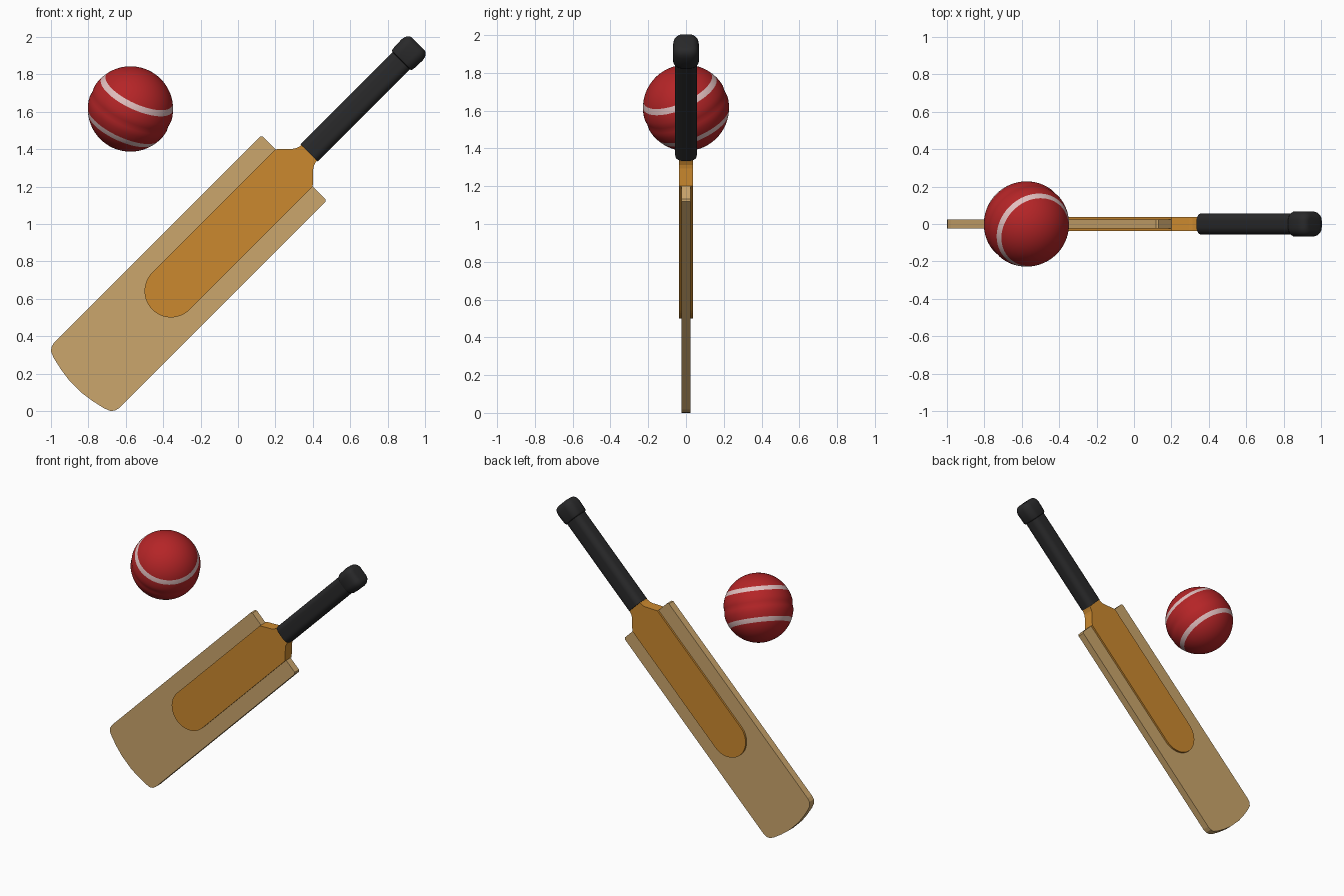
import bpy, bmesh, math
from mathutils import Matrix, Vector

if "Cube" in bpy.data.objects:
    bpy.data.objects.remove(bpy.data.objects["Cube"])

# Bat-local axes: X along the bat, Y depth, Z across the blade
BAT = Matrix.Translation((-0.5, 0, 0.5)) @ Matrix.Rotation(-math.pi / 4, 4, 'Y')


def material(name, rgb):
    m = bpy.data.materials.new(name)
    m.diffuse_color = (*rgb, 1)
    m.use_nodes = True
    m.node_tree.nodes["Principled BSDF"].inputs["Base Color"].default_value = m.diffuse_color
    return m


TAN = material("pale wood", (0.60, 0.38, 0.15))
ORANGE = material("orange wood", (0.60, 0.25, 0.028))
BLACK = material("black rubber", (0.022, 0.022, 0.023))
RED = material("red leather", (0.46, 0.018, 0.02))
WHITE = material("pinkish white", (0.76, 0.52, 0.52))


def finish(bm, name, mats, matrix, smooth):
    bmesh.ops.recalc_face_normals(bm, faces=bm.faces)
    bm.transform(matrix)
    me = bpy.data.meshes.new(name)
    bm.to_mesh(me)
    bm.free()
    ob = bpy.data.objects.new(name, me)
    bpy.context.collection.objects.link(ob)
    for m in mats:
        me.materials.append(m)
    if smooth:
        bpy.ops.object.select_all(action='DESELECT')
        ob.select_set(True)
        bpy.context.view_layer.objects.active = ob
        bpy.ops.object.shade_smooth_by_angle(angle=math.radians(40))
    return ob


def slab(name, half, depth, mat):
    """Mirror a half outline (along, across) and extrude it through the depth."""
    outline = half + [(s, -o) for s, o in reversed(half) if o > 1e-6]
    bm = bmesh.new()
    face = bm.faces.new([bm.verts.new((s, -depth, o)) for s, o in outline])
    ext = bmesh.ops.extrude_face_region(bm, geom=[face])
    verts = [v for v in ext["geom"] if isinstance(v, bmesh.types.BMVert)]
    bmesh.ops.translate(bm, verts=verts, vec=(0, 2 * depth, 0))
    return finish(bm, name, [mat], BAT, False)


def loft(rings):
    """Skin a stack of closed rings and cap both ends."""
    bm = bmesh.new()
    rows = [[bm.verts.new(p) for p in r] for r in rings]
    n = len(rows[0])
    for a, b in zip(rows, rows[1:]):
        for i in range(n):
            bm.faces.new((a[i], a[(i + 1) % n], b[(i + 1) % n], b[i]))
    bm.faces.new(rows[0])
    bm.faces.new(rows[-1])
    return bm


def grip_ring(s, across, depth, r=0.04, steps=8):
    """Rounded rectangle section across the bat."""
    pts = []
    for q, (sy, sz) in enumerate([(1, 1), (-1, 1), (-1, -1), (1, -1)]):
        for k in range(steps + 1):
            a = math.pi / 2 * (q + k / steps)
            pts.append((s, sy * (depth - r) + r * math.cos(a),
                        sz * (across - r) + r * math.sin(a)))
    return pts


# Blade with bowed toe
slab("blade", [(1.131, 0.237), (1.121, 0.247), (-0.435, 0.247), (-0.462, 0.241),
               (-0.482, 0.225), (-0.496, 0.19), (-0.512, 0.12), (-0.522, 0.05)],
     0.025, TAN)

# Raised spine with round foot and neck running into the grip
spine = [(1.27, 0.055), (1.235, 0.06), (1.215, 0.066), (1.20, 0.076), (1.131, 0.141)]
spine += [(0.2 - 0.141 * math.sin(a), 0.141 * math.cos(a))
          for a in (math.pi / 2 * k / 12 for k in range(13))]
slab("spine_and_neck", spine, 0.038, ORANGE)

# Grip and end cap
finish(loft([grip_ring(s, a, d) for s, a, d in
             [(1.245, 0.066, 0.057), (1.96, 0.066, 0.057)]]),
       "grip", [BLACK], BAT, True)
cap = [(1.941, 0.066, 0.057, 0.04), (1.944, 0.072, 0.064, 0.045),
       (1.953, 0.077, 0.068, 0.05), (2.025, 0.080, 0.068, 0.05),
       (2.045, 0.076, 0.064, 0.046), (2.060, 0.067, 0.055, 0.038),
       (2.068, 0.054, 0.042, 0.026), (2.070, 0.042, 0.030, 0.016)]
finish(loft([grip_ring(*c) for c in cap]), "grip_cap", [BLACK], BAT, True)

# Ball: lathed about a tilted axis, ring edges placed on the stripe borders
LOW, HIGH, R = 0.385, 0.515, 0.228
heights = [math.cos(math.pi * k / 48) * 0.9999 for k in range(49)]
heights = [h for h in heights if min(abs(abs(h) - LOW), abs(abs(h) - HIGH)) > 0.02]
heights = sorted(heights + [LOW, HIGH, -LOW, -HIGH])
rings = []
for h in heights:
    groove = 0.005 * math.exp(-(h / 0.09) ** 2)     # shallow seam groove
    rad = (R - groove) * math.sqrt(1 - h * h)
    rings.append([(rad * math.cos(a), rad * math.sin(a), R * h)
                  for a in (math.tau * i / 64 for i in range(64))])
bm = loft(rings)
for f in bm.faces:
    h = abs(f.calc_center_median().z) / R
    f.material_index = int(LOW < h < HIGH)
tilt = Vector((0.39, -0.37, 0.84)).to_track_quat('Z', 'Y').to_matrix().to_4x4()
finish(bm, "ball", [RED, WHITE], Matrix.Translation((-0.575, 0, 1.615)) @ tilt, True)
